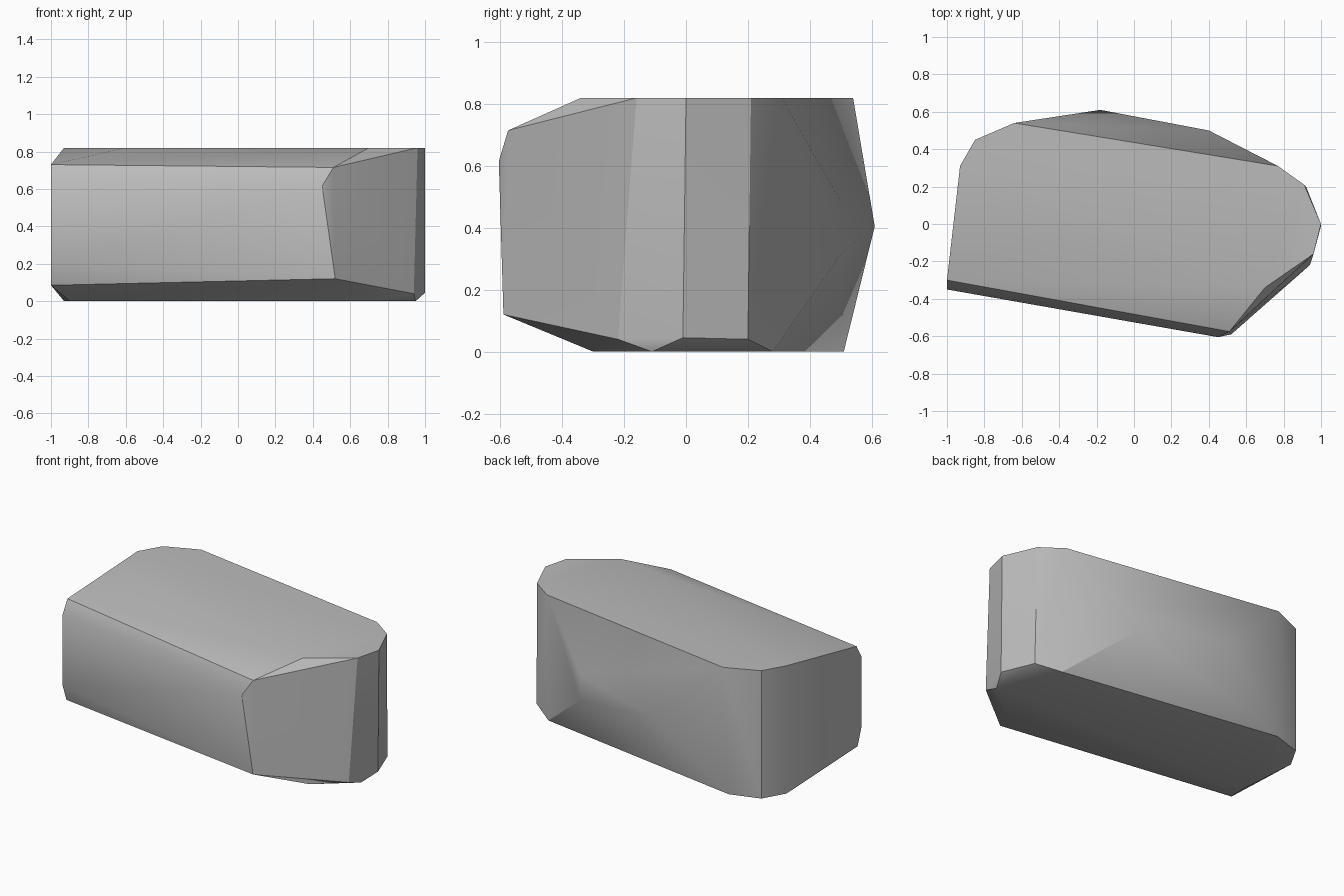
import bpy, bmesh, math

cube = bpy.data.objects.get("Cube")
if cube:
    bpy.data.objects.remove(cube, do_unlink=True)

TOP, BASE = 0.825, 0.005

# Flat top outline
crown = [(-.93, .31), (-.85, .45), (-.64, .54), (.77, .31), (.91, .21),
         (1, 0), (.96, -.16), (.70, -.34), (-.60, -.08)]
# Flat underside outline
foot = [(-.93, .31), (-.85, .45), (-.66, .51), (.78, .28), (.95, -.11),
        (.72, -.30), (-.90, -.10)]
# Chipped corners and bulges between the two
corners = [(-1, -.30, .735), (-1, -.35, .65), (-1, -.35, .20), (-1, -.31, .09),
           (.51, -.575, .72), (.45, -.605, .62), (.52, -.59, .125),
           (.94, -.22, .045), (1, -.01, .05), (.92, .20, .045),
           (.40, .50, .49), (.40, .50, .32), (-.18, .61, .41)]
points = [(x, y, TOP) for x, y in crown] + [(x, y, BASE) for x, y in foot] + corners

# Wrap the points in a faceted stone block
bm = bmesh.new()
for p in points:
    bm.verts.new(p)
hull = bmesh.ops.convex_hull(bm, input=bm.verts[:])
loose = [v for v in bm.verts if not v.link_faces]
bmesh.ops.delete(bm, geom=loose, context='VERTS')
bmesh.ops.dissolve_limit(bm, angle_limit=math.radians(1),
                         verts=bm.verts[:], edges=bm.edges[:])
bmesh.ops.recalc_face_normals(bm, faces=bm.faces[:])

# Rest the stone on the ground
bmesh.ops.translate(bm, verts=bm.verts[:], vec=(0, 0, -min(v.co.z for v in bm.verts)))
mesh = bpy.data.meshes.new("rock")
bm.to_mesh(mesh)
bm.free()
rock = bpy.data.objects.new("rock", mesh)
bpy.context.collection.objects.link(rock)

# Stone colour
stone = bpy.data.materials.new("grey_stone")
stone.use_nodes = True
grey = (.5, .5, .5, 1)
stone.diffuse_color = grey
stone.node_tree.nodes["Principled BSDF"].inputs["Base Color"].default_value = grey
mesh.materials.append(stone)

# Soften the shallow facets, keep the steep edges crisp
bpy.ops.object.select_all(action='DESELECT')
rock.select_set(True)
bpy.context.view_layer.objects.active = rock
bpy.ops.object.shade_smooth_by_angle(angle=math.radians(30))
